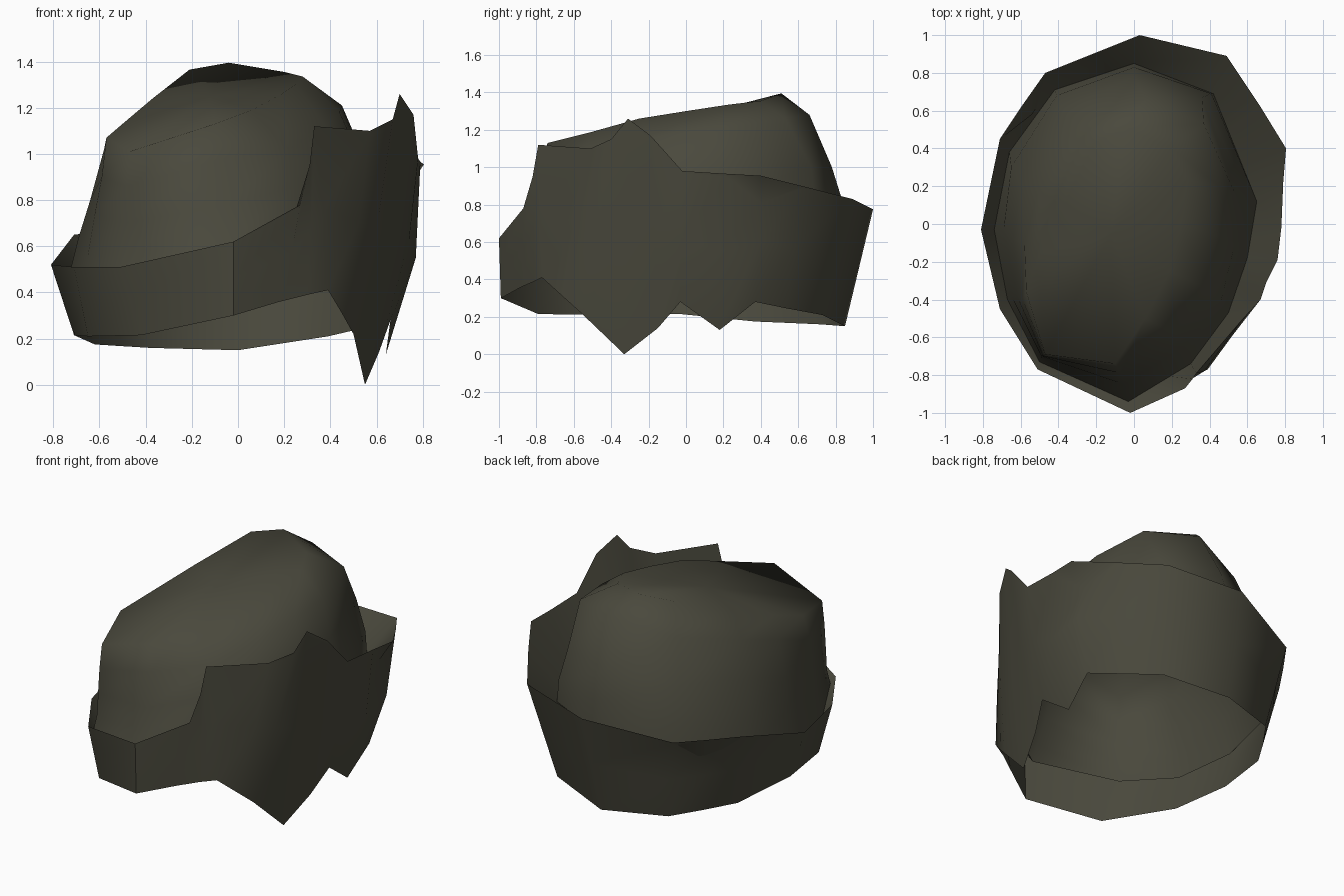
import bpy, bmesh

cloth = bpy.data.materials.new("dark_olive_cloth")
cloth.diffuse_color = (0.068, 0.066, 0.046, 1)


def mix(a, b, t):
    return tuple(p + (q - p) * t for p, q in zip(a, b))


def loft(name, rings, cap=None, angle=1.4):
    """Skin closed rings of equal length, bottom to top, with an optional cap point."""
    bm = bmesh.new()
    loops = [[bm.verts.new(p) for p in ring] for ring in rings]
    n = len(loops[0])
    for low, high in zip(loops, loops[1:]):
        for i in range(n):
            j = (i + 1) % n
            bm.faces.new((low[i], low[j], high[j], high[i]))
    if cap:
        tip = bm.verts.new(cap)
        for i in range(n):
            bm.faces.new((loops[-1][i], loops[-1][(i + 1) % n], tip))
    mesh = bpy.data.meshes.new(name)
    bm.to_mesh(mesh)
    bm.free()
    mesh.materials.append(cloth)
    obj = bpy.data.objects.new(name, mesh)
    bpy.context.collection.objects.link(obj)
    bpy.context.view_layer.objects.active = obj
    obj.select_set(True)
    bpy.ops.object.shade_smooth_by_angle(angle=angle)
    obj.select_set(False)
    return obj


# Turned-up brim: ragged lower and upper edges, counter-clockwise from the front
brim_low = [
    (-.02, -.99, .30), (.18, -.88, .36), (.30, -.81, .39), (.39, -.77, .41),
    (.45, -.66, .31), (.50, -.56, .22), (.55, -.33, 0), (.61, -.15, .14),
    (.66, -.03, .28), (.64, .18, .13), (.66, .37, .28), (.54, .54, .245),
    (.39, .73, .21), (0, .85, .15), (-.38, .72, .16), (-.51, .54, .168),
    (-.62, .37, .175), (-.71, -.03, .215), (-.65, -.40, .21), (-.42, -.79, .215)]
brim_top = [
    (-.02, -1, .62), (.27, -.87, .78), (.31, -.82, .95), (.33, -.79, 1.12),
    (.57, -.51, 1.10), (.67, -.40, 1.15), (.70, -.31, 1.26), (.76, -.19, 1.17),
    (.78, -.02, .98), (.79, .22, .965), (.805, .40, .955), (.67, .62, .90),
    (.49, .89, .83), (.03, 1, .775), (-.47, .80, .68), (-.59, .63, .665),
    (-.71, .45, .65), (-.81, -.03, .52), (-.71, -.45, .51), (-.51, -.77, .51)]
brim_mid = []
for i, (a, b) in enumerate(zip(brim_low, brim_top)):
    x, y, z = mix(a, b, .5)
    brim_mid.append((x * (1.03 if 0 < i < 12 else 1), y, z))
brim_mid[9] = (.77, .18, .55)
brim_mid[10] = (.76, .40, .60)
brim_lip = [mix(b, a, .04) for a, b in zip(brim_mid, brim_top)]
brim_lip[10] = (.71, .40, .81)      # small dents under the lip
brim_lip[15] = (-.54, .58, .57)
loft("brim", [brim_low, brim_mid, brim_lip, brim_top], angle=.75)

# Valley where the crown meets the inside of the brim, one key per crown column
keys = (0, 3, 5, 7, 9, 12, 13, 14, 16, 17, 18, 19)
crown_foot = [
    (-.03, -.94, .53), (.30, -.74, .58), (.50, -.47, .62), (.60, -.18, .64),
    (.65, .12, .64), (.42, .69, .66), (0, .85, .62), (-.42, .71, .52),
    (-.66, .38, .46), (-.74, -.03, .44), (-.67, -.40, .42), (-.50, -.73, .48)]
valley = []
for n, k in enumerate(keys):
    end = keys[n + 1] if n + 1 < len(keys) else len(brim_top)
    following = crown_foot[(n + 1) % len(keys)]
    for i in range(k, end):
        valley.append(mix(crown_foot[n], following, (i - k) / (end - k)))
loft("brim_lining", [brim_top, valley])

# Crown: wall, girth, shoulder and sloping top
crown_wall = [
    (-.03, -.90, .63), (.28, -.69, .70), (.48, -.44, .78), (.57, -.15, .80),
    (.61, .15, .82), (.41, .69, .80), (0, .83, .84), (-.41, .68, .72),
    (-.65, .30, .68), (-.69, -.03, .64), (-.65, -.38, .56), (-.49, -.71, .57)]
crown_girth = [
    (-.05, -.85, .78), (.26, -.65, .86), (.46, -.41, .93), (.53, -.12, .98),
    (.54, .15, 1.0), (.36, .67, 1.0), (0, .78, 1.0), (-.38, .61, .95),
    (-.60, .22, .90), (-.64, -.08, .80), (-.62, -.38, .74), (-.49, -.70, .70)]
crown_shoulder = [
    (-.07, -.79, .98), (.22, -.58, 1.02), (.38, -.34, 1.12), (.44, -.06, 1.18),
    (.45, .20, 1.21), (.37, .53, 1.26), (.06, .66, 1.28), (-.31, .53, 1.20),
    (-.51, .16, 1.10), (-.58, -.10, 1.02), (-.59, -.40, .90), (-.48, -.70, .86)]
crown_rim = [
    (-.10, -.74, 1.13), (.06, -.50, 1.19), (.19, -.25, 1.26), (.25, 0, 1.30),
    (.28, .23, 1.335), (.20, .40, 1.355), (-.04, .51, 1.395), (-.21, .43, 1.365),
    (-.37, .10, 1.24), (-.50, -.16, 1.13), (-.57, -.36, 1.07), (-.47, -.69, 1.01)]
loft("crown", [crown_foot, crown_wall, crown_girth, crown_shoulder, crown_rim],
     cap=(-.12, -.05, 1.25))
